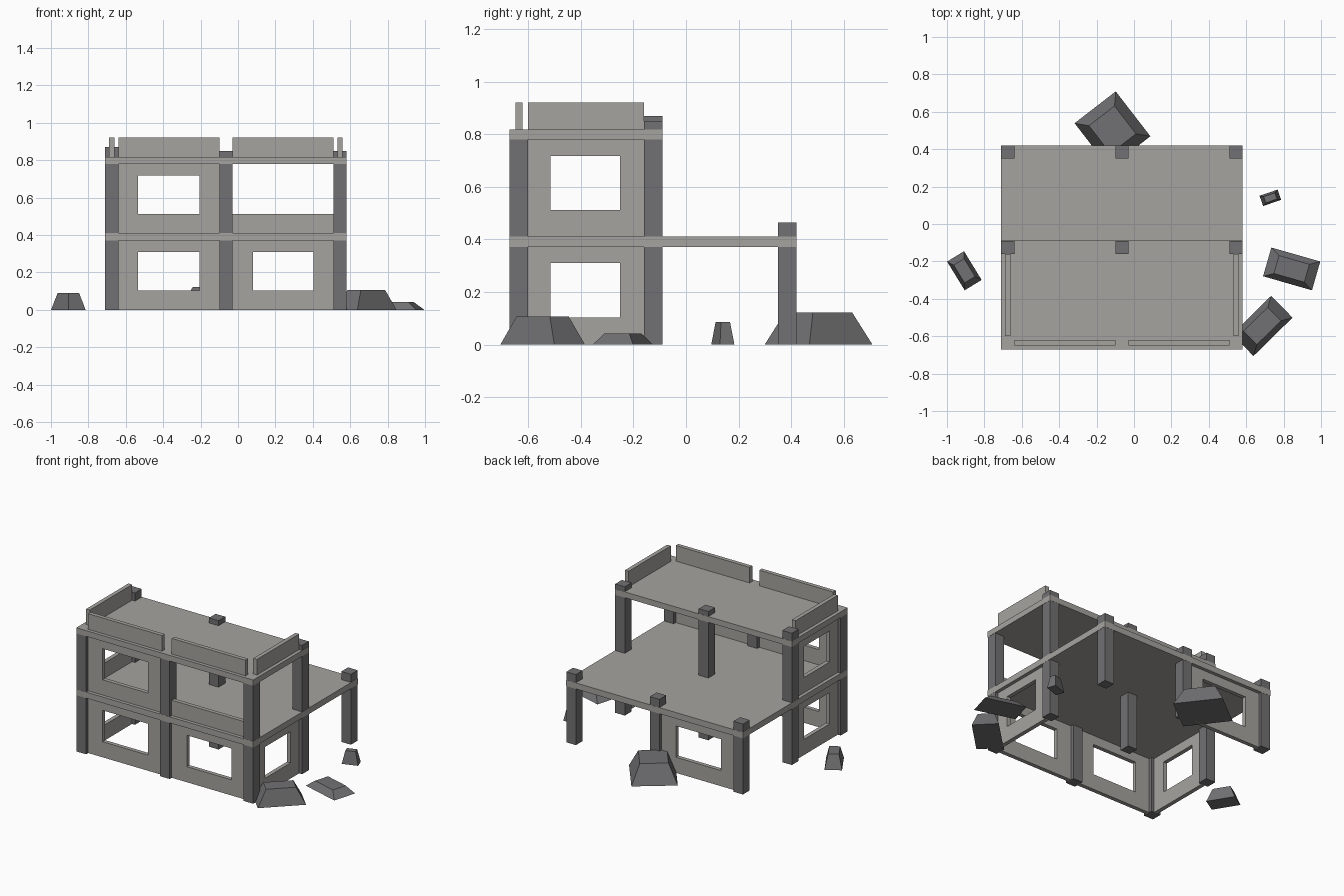
import bpy, bmesh, math
from mathutils import Matrix

if "Cube" in bpy.data.objects:
    bpy.data.objects.remove(bpy.data.objects["Cube"])


def material(name, rgb):
    m = bpy.data.materials.new(name)
    m.diffuse_color = (*rgb, 1)
    m.use_nodes = True
    m.node_tree.nodes["Principled BSDF"].inputs["Base Color"].default_value = m.diffuse_color
    return m


CONCRETE = material("pale_concrete", (0.38, 0.37, 0.345))
DARK = material("dark_concrete", (0.165, 0.165, 0.172))


def finish(name, bm, mat):
    bmesh.ops.recalc_face_normals(bm, faces=bm.faces)
    me = bpy.data.meshes.new(name)
    bm.to_mesh(me)
    bm.free()
    me.materials.append(mat)
    ob = bpy.data.objects.new(name, me)
    bpy.context.collection.objects.link(ob)
    return ob


def box(name, x, y, z, mat):
    bm = bmesh.new()
    size = [b - a for a, b in (x, y, z)]
    mid = [(a + b) / 2 for a, b in (x, y, z)]
    bmesh.ops.create_cube(bm, size=1, matrix=Matrix.Translation(mid) @ Matrix.Diagonal((*size, 1)))
    return finish(name, bm, mat)


T = 0.0135          # half thickness of the walls
COL = 0.035         # half width of the columns


def window_wall(name, axis, at, a, b, z0, z1, wa, wb, wz0, wz1):
    """Wall panel along x or y with one rectangular opening."""
    bm = bmesh.new()
    outer = [(a, z0), (b, z0), (b, z1), (a, z1)]
    inner = [(wa, wz0), (wb, wz0), (wb, wz1), (wa, wz1)]

    def ring(pts, off):
        return [bm.verts.new((u, at + off, z) if axis == "x" else (at + off, u, z)) for u, z in pts]

    loops = [ring(outer, -T), ring(inner, -T), ring(inner, T), ring(outer, T)]
    for k in range(4):
        p, q = loops[k], loops[(k + 1) % 4]
        for i in range(4):
            j = (i + 1) % 4
            bm.faces.new((p[i], p[j], q[j], q[i]))
    return finish(name, bm, CONCRETE)


def rubble(name, x, y, length, width, height, angle, taper=0.62):
    """Tapered block lying on the ground."""
    bm = bmesh.new()
    bmesh.ops.create_cube(bm, size=1, matrix=Matrix.Translation((0, 0, 0.5)))
    for v in bm.verts:
        s = taper if v.co.z > 0.5 else 1
        v.co = (v.co.x * length * s, v.co.y * width * s, v.co.z * height)
    bm.transform(Matrix.Translation((x, y, 0)) @ Matrix.Rotation(math.radians(angle), 4, "Z"))
    return finish(name, bm, DARK)


# Column grid, with the broken-off heights of each row
XS = (-0.675, -0.065, 0.545)
ROWS = {"front": (-0.635, (0.815, 0.815, 0.815)),
        "middle": (-0.125, (0.87, 0.85, 0.85)),
        "back": (0.385, (0.465, 0.465, 0.465))}
for row, (y, tops) in ROWS.items():
    for side, x, top in zip(("left", "centre", "right"), XS, tops):
        box(f"{row}_{side}_column", (x - COL, x + COL), (y - COL, y + COL), (0, top), DARK)

# Floor slabs, a hair wider than the columns
box("first_floor_slab", (-0.711, 0.581), (-0.671, 0.421), (0.371, 0.411), CONCRETE)
box("roof_slab", (-0.711, 0.581), (-0.671, -0.089), (0.779, 0.817), CONCRETE)

# Walls with window openings
LOW = (0, 0.371)
HIGH = (0.411, 0.779)
LOW_WIN = (0.103, 0.31)
HIGH_WIN = (0.512, 0.717)
LEFT_BAY = (-0.64, -0.10)
RIGHT_BAY = (-0.03, 0.51)
SIDE_BAY = (-0.60, -0.16)
LEFT_WIN = (-0.535, -0.205)
RIGHT_WIN = (0.08, 0.405)
SIDE_WIN = (-0.515, -0.25)
window_wall("front_left_lower_wall", "x", -0.635, *LEFT_BAY, *LOW, *LEFT_WIN, *LOW_WIN)
window_wall("front_left_upper_wall", "x", -0.635, *LEFT_BAY, *HIGH, *LEFT_WIN, *HIGH_WIN)
window_wall("front_right_lower_wall", "x", -0.635, *RIGHT_BAY, *LOW, *RIGHT_WIN, *LOW_WIN)
window_wall("back_left_wall", "x", 0.385, *LEFT_BAY, *LOW, *LEFT_WIN, *LOW_WIN)
window_wall("left_lower_wall", "y", -0.675, *SIDE_BAY, *LOW, *SIDE_WIN, *LOW_WIN)
window_wall("left_upper_wall", "y", -0.675, *SIDE_BAY, *HIGH, *SIDE_WIN, *HIGH_WIN)
window_wall("right_lower_wall", "y", 0.545, *SIDE_BAY, *LOW, *SIDE_WIN, *LOW_WIN)

# Low wall left standing in the open bay, and roof parapets
FRONT = (-0.635 - T, -0.635 + T)
PARAPET = (0.817, 0.92)
box("front_right_low_wall", RIGHT_BAY, FRONT, (0.411, 0.512), CONCRETE)
box("front_left_parapet", LEFT_BAY, FRONT, PARAPET, CONCRETE)
box("front_right_parapet", RIGHT_BAY, FRONT, PARAPET, CONCRETE)
box("left_parapet", (-0.675 - T, -0.675 + T), SIDE_BAY, PARAPET, CONCRETE)
box("right_parapet", (0.545 - T, 0.545 + T), SIDE_BAY, PARAPET, CONCRETE)

# Rubble blocks around the building
rubble("back_rubble", -0.115, 0.504, 0.278, 0.303, 0.123, 37.7)
rubble("right_flat_rubble", 0.843, -0.24, 0.272, 0.16, 0.042, -16)
rubble("right_front_rubble", 0.686, -0.545, 0.293, 0.163, 0.106, 44.5)
rubble("left_rubble", -0.907, -0.25, 0.18, 0.106, 0.09, -58.5)
rubble("right_small_rubble", 0.729, 0.14, 0.102, 0.058, 0.086, 19)
